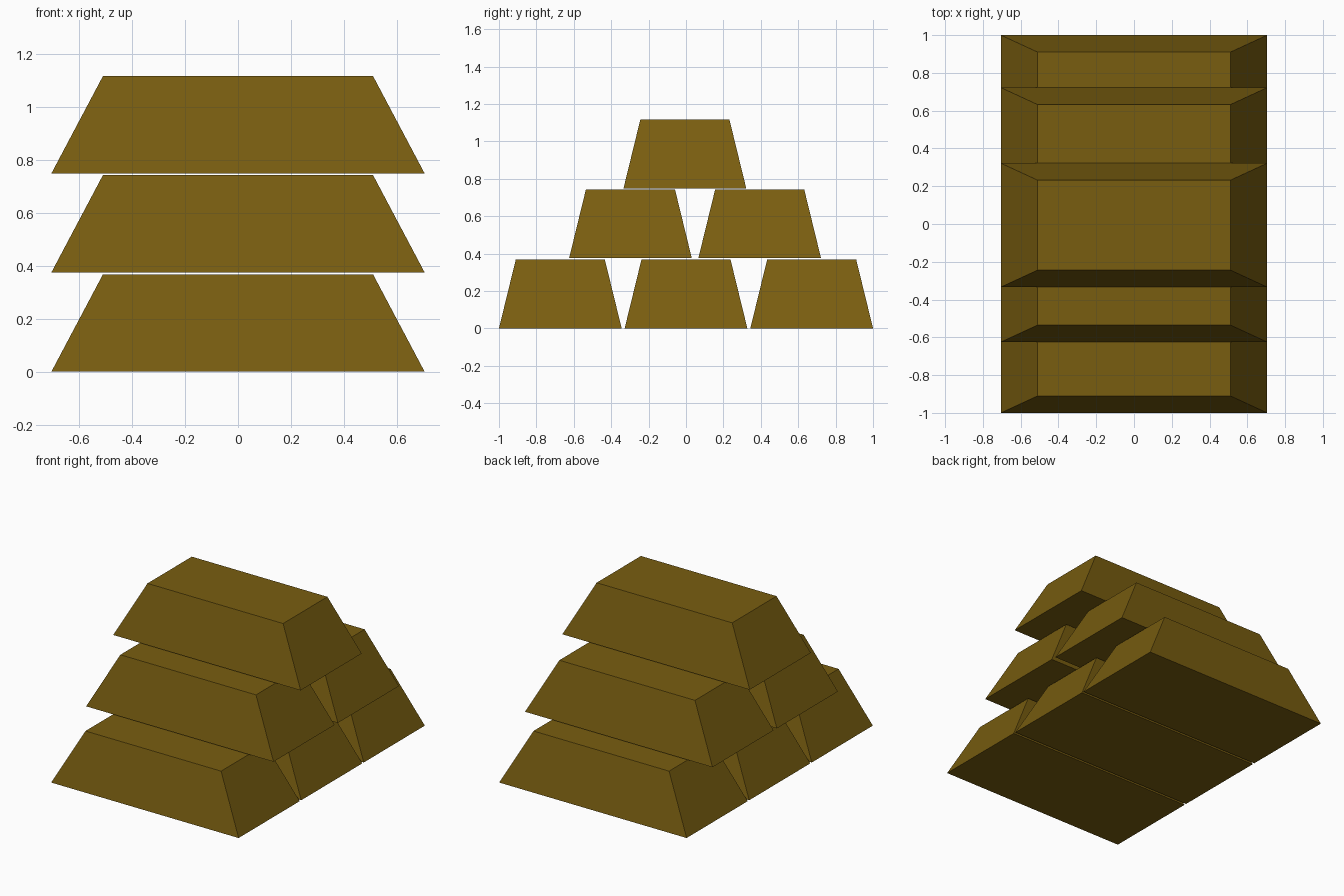
import bpy
import bmesh

cube = bpy.data.objects.get("Cube")
if cube:
    bpy.data.objects.remove(cube, do_unlink=True)

# Dark gold material
gold = bpy.data.materials.new("dark gold")
gold.use_nodes = True
colour = (0.19, 0.11, 0.005, 1)
gold.diffuse_color = colour
gold.node_tree.nodes["Principled BSDF"].inputs["Base Color"].default_value = colour

HEIGHT = 0.368
BASE = (1.41, 0.656)
TOP = (1.02, 0.476)


def make_bar(name, y, z):
    """Ingot: a box whose top face is narrowed on both axes."""
    bm = bmesh.new()
    bmesh.ops.create_cube(bm, size=1)
    for v in bm.verts:
        size = TOP if v.co.z > 0 else BASE
        v.co.x *= size[0]
        v.co.y *= size[1]
        v.co.z = (v.co.z + 0.5) * HEIGHT
    mesh = bpy.data.meshes.new(name)
    bm.to_mesh(mesh)
    bm.free()
    mesh.materials.append(gold)
    bar = bpy.data.objects.new(name, mesh)
    bar.location = (0, y, z)
    bpy.context.collection.objects.link(bar)


# Stacked rows: name, bottom height, bar centres
rows = [
    ("bottom", 0, (-0.672, 0, 0.672)),
    ("middle", 0.375, (-0.297, 0.394)),
    ("top", 0.749, (-0.006,)),
]
for row, z, centres in rows:
    for i, y in enumerate(centres, 1):
        make_bar(f"{row}_bar_{i}", y, z)
